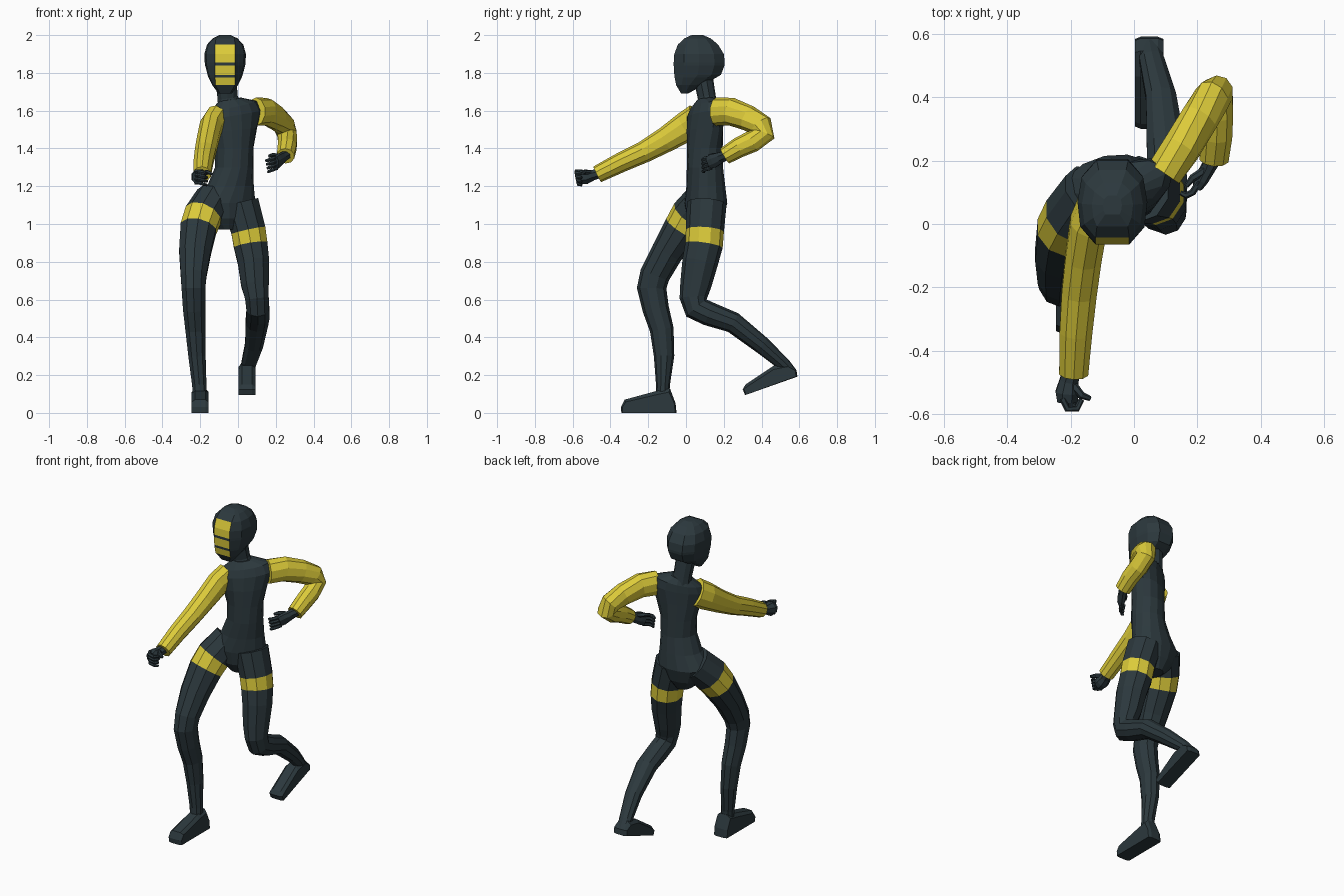
import bpy, bmesh, math
from mathutils import Vector


def material(name, rgb):
    m = bpy.data.materials.new(name)
    m.diffuse_color = (*rgb, 1)
    return m


DARK = material("dark slate", (0.025, 0.040, 0.047))
YELLOW = material("yellow", (0.72, 0.60, 0.042))


def skin(name, rings, mat, accent=lambda seg, side: False):
    """Join rings of points into a closed flat-faced solid."""
    bm = bmesh.new()
    vs = [[bm.verts.new(p) for p in r] for r in rings]
    n = len(rings[0])
    for i in range(len(vs) - 1):
        for j in range(n):
            k = (j + 1) % n
            f = bm.faces.new((vs[i][j], vs[i][k], vs[i + 1][k], vs[i + 1][j]))
            f.material_index = int(accent(i, j))
    bm.faces.new(vs[0][::-1])
    bm.faces.new(vs[-1])
    bmesh.ops.recalc_face_normals(bm, faces=bm.faces)
    me = bpy.data.meshes.new(name)
    bm.to_mesh(me)
    bm.free()
    ob = bpy.data.objects.new(name, me)
    bpy.context.collection.objects.link(ob)
    me.materials.append(mat)
    me.materials.append(YELLOW)
    return ob


def ellipse(c, u, v, a, b, n):
    return [c + u * a * math.cos(t) + v * b * math.sin(t)
            for t in (2 * math.pi * (j + 0.5) / n for j in range(n))]


def limb(name, path, mat=DARK, n=10, band=None, ref=(1, 0, 0)):
    """Tube through (x, y, z, side radius, front radius) stations."""
    pts = [Vector(p[:3]) for p in path]
    rings = []
    for i, p in enumerate(path):
        a = (pts[i] - pts[i - 1]).normalized() if i else Vector()
        b = (pts[i + 1] - pts[i]).normalized() if i + 1 < len(pts) else Vector()
        t = (a + b).normalized()
        u = Vector(ref)
        u = (u - t * u.dot(t)).normalized()
        rings.append(ellipse(pts[i], u, t.cross(u), p[3], p[4], n))
    return skin(name, rings, mat, lambda s, j: s == band)


# torso: centre x, y, z, half width, half depth, yaw, roll
rows = [(-.06, .10, .97, .05, .06, 12, 0), (-.065, .10, 1.03, .12, .095, 12, 0),
        (-.07, .105, 1.11, .165, .112, 12, 0), (-.04, .105, 1.20, .125, .102, 15, 0),
        (-.02, .10, 1.30, .103, .095, 20, 0), (-.02, .10, 1.40, .105, .092, 24, .03),
        (-.02, .10, 1.50, .130, .088, 28, .08), (-.02, .105, 1.58, .155, .082, 28, .15),
        (-.025, .11, 1.625, .135, .072, 28, .2), (-.04, .11, 1.66, .06, .05, 20, .15)]
rings = []
for x, y, z, w, d, yaw, roll in rows:
    c, s = math.cos(math.radians(yaw)), math.sin(math.radians(yaw))
    rings.append(ellipse(Vector((x, y, z)), Vector((c, s, roll)), Vector((-s, c, 0)), w, d, 14))
skin("torso", rings, DARK)

# neck
limb("neck", [(-.04, .115, 1.60, .07, .055), (-.055, .11, 1.67, .056, .048),
              (-.065, .09, 1.78, .06, .052)])

# hooded head: z, front y, back y, half width; the flat front carries the stripes
rows = [(1.69, -.025, .01, .035), (1.735, -.052, .09, .068), (1.775, -.06, .16, .088),
        (1.79, -.062, .185, .093), (1.84, -.065, .204, .106), (1.855, -.065, .205, .108),
        (1.90, -.062, .20, .110), (1.95, -.043, .17, .096), (1.983, -.008, .13, .065),
        (2.0, .03, .09, .03)]
rings = []
for z, f, b, w in rows:
    d = b - f
    flat = min(.053, w * .75)
    half = [(flat, 0), (w * .92, .2), (w, .5), (w * .88, .8), (w * .45, 1)]
    side = [(x, f + d * y) for x, y in half]
    rings.append([Vector((-.068 + x, y, z)) for x, y in side]
                 + [Vector((-.068 - x, y, z)) for x, y in side[::-1]])
skin("head", rings, DARK, lambda s, j: j == 9 and s in (1, 3, 5, 6))

# sleeves
limb("right_sleeve", [(-.115, .065, 1.555, .062, .085), (-.143, 0, 1.515, .062, .08),
                      (-.16, -.11, 1.445, .06, .067), (-.173, -.22, 1.383, .058, .058),
                      (-.183, -.34, 1.328, .054, .053), (-.19, -.47, 1.263, .048, .046)], YELLOW)
limb("left_sleeve", [(.095, .16, 1.595, .06, .075), (.15, .24, 1.595, .062, .074),
                     (.205, .33, 1.56, .06, .068), (.245, .395, 1.52, .058, .066),
                     (.26, .41, 1.475, .054, .062), (.262, .35, 1.437, .053, .058),
                     (.26, .28, 1.405, .052, .054), (.252, .205, 1.36, .048, .046)], YELLOW)

# legs, with a yellow band around each thigh
limb("right_leg", [(-.13, .10, 1.13, .10, .105), (-.185, .025, 1.045, .103, .108),
                   (-.21, -.02, .975, .1, .1), (-.228, -.1, .85, .088, .085),
                   (-.235, -.165, .73, .072, .08), (-.236, -.182, .66, .066, .078),
                   (-.232, -.16, .55, .062, .07), (-.225, -.128, .44, .056, .063),
                   (-.217, -.116, .3, .048, .054), (-.205, -.122, .15, .04, .037),
                   (-.2, -.125, .07, .038, .035)], band=1)
limb("left_leg", [(.015, .11, 1.11, .10, .105), (.055, .10, .965, .096, .101),
                  (.067, .095, .888, .094, .1), (.082, .075, .8, .087, .095),
                  (.09, .052, .68, .077, .083), (.1, .04, .61, .066, .074),
                  (.105, .055, .555, .063, .07), (.106, .12, .525, .065, .064),
                  (.1, .25, .478, .063, .056), (.085, .4, .36, .05, .047),
                  (.055, .52, .255, .04, .035), (.048, .56, .21, .036, .03)], band=1)


# feet: side outlines given width
def foot(name, x, outline, w):
    rings = []
    for k, s in ((-1, .8), (-.6, 1), (.6, 1), (1, .8)):
        my = sum(p[0] for p in outline) / len(outline)
        # the outer layers pull in slightly, keeping the sole level
        rings.append([Vector((x + k * w, my + (p[0] - my) * (1 - (1 - s) * .25),
                              p[1] - (1 - s) * p[2])) for p in outline])
    skin(name, rings, DARK)


foot("right_foot", -.2, [(-.05, 0, 0), (-.055, .05, 0), (-.085, .13, .1), (-.16, .115, .1),
                         (-.325, .07, .06), (-.345, .03, 0), (-.342, 0, 0)], .045)
foot("left_foot", .048, [(.59, .192, 0), (.585, .225, 0), (.545, .265, .1), (.465, .25, .1),
                         (.315, .15, .06), (.30, .125, 0), (.312, .096, 0)], .045)

# hands: palm, curled fingers and thumb
limb("right_palm", [(-.195, -.46, 1.268, .03, .028), (-.205, -.495, 1.258, .032, .03),
                    (-.21, -.53, 1.25, .04, .042), (-.21, -.56, 1.245, .034, .038)], n=8)
limb("left_palm", [(.252, .215, 1.365, .03, .027), (.235, .18, 1.35, .024, .032),
                   (.215, .145, 1.335, .022, .04), (.2, .12, 1.325, .018, .036)], n=8)
for i in range(4):
    z = 1.278 - i * .02
    r = .011 - .0006 * i
    limb(f"right_finger_{i + 1}", [(-.225, -.55, z, r, r), (-.21, -.582 + i * .003, z, r, r),
                                   (-.18, -.582 + i * .004, z - .008, r, r),
                                   (-.165, -.553, z - .012, r * .8, r * .8)],
         n=6, ref=(0, 0, 1))
    z = 1.355 - i * .02
    limb(f"left_finger_{i + 1}", [(.207, .135, z, r, r), (.185, .1, z - .008, r, r),
                                  (.165, .09, z - .016, r, r),
                                  (.147 + i * .004, .098, z - .02, r * .7, r * .7)],
         n=6, ref=(0, 0, 1))
limb("right_thumb", [(-.19, -.51, 1.27, .014, .014), (-.165, -.54, 1.275, .012, .012),
                     (-.138, -.55, 1.265, .008, .008)], n=6, ref=(0, 0, 1))
limb("left_thumb", [(.225, .17, 1.36, .014, .014), (.185, .145, 1.365, .012, .012),
                    (.165, .12, 1.36, .008, .008)], n=6, ref=(0, 0, 1))
